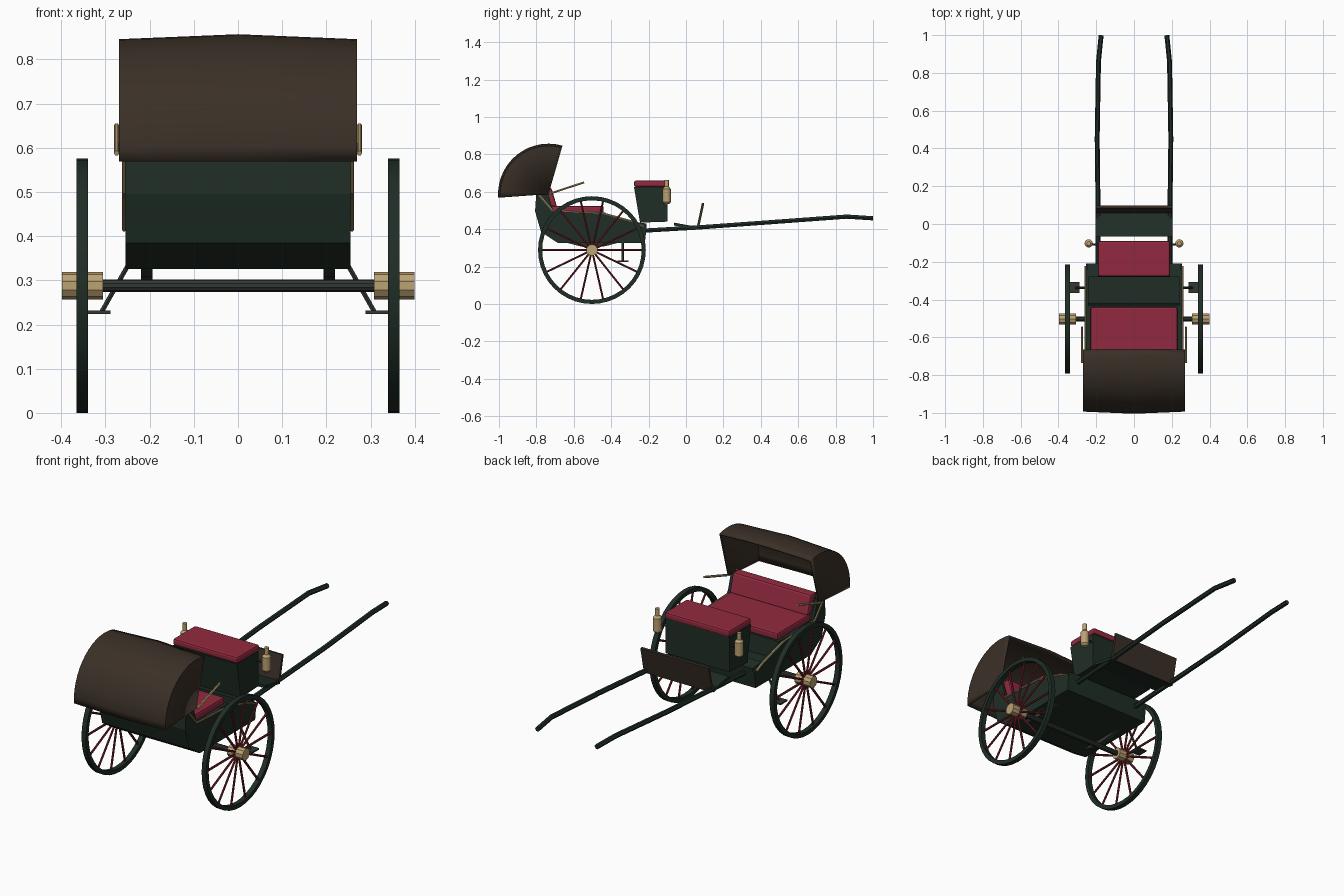
import bpy, bmesh, math
from mathutils import Vector, Matrix

cube = bpy.data.objects.get("Cube")
if cube:
    bpy.data.objects.remove(cube, do_unlink=True)


def material(name, rgb):
    m = bpy.data.materials.new(name)
    m.use_nodes = True
    m.diffuse_color = (*rgb, 1)
    m.node_tree.nodes["Principled BSDF"].inputs["Base Color"].default_value = (*rgb, 1)
    return m


GREEN = material("dark green paint", (0.014, 0.027, 0.019))
RED = material("crimson leather", (0.29, 0.023, 0.05))
SPOKE = material("deep red paint", (0.17, 0.015, 0.02))
BROWN = material("brown leather", (0.042, 0.029, 0.02))
BRASS = material("brass", (0.5, 0.36, 0.17))
IRON = material("dark iron", (0.03, 0.038, 0.032))


def finish(obj, mat, smooth=True):
    obj.data.materials.clear()
    obj.data.materials.append(mat)
    bpy.ops.object.select_all(action="DESELECT")
    obj.select_set(True)
    bpy.context.view_layer.objects.active = obj
    if smooth:
        bpy.ops.object.shade_smooth_by_angle(angle=math.radians(35))
    return obj


def from_bmesh(name, bm, mat, smooth=True):
    bmesh.ops.recalc_face_normals(bm, faces=bm.faces)
    mesh = bpy.data.meshes.new(name)
    bm.to_mesh(mesh)
    bm.free()
    obj = bpy.data.objects.new(name, mesh)
    bpy.context.collection.objects.link(obj)
    return finish(obj, mat, smooth)


def bevel(obj, width, segments=2):
    mod = obj.modifiers.new("Bevel", "BEVEL")
    mod.width, mod.segments = width, segments


def prism(name, profile, x0, x1, mat):
    """Extrude a (y, z) outline from x0 to x1."""
    bm = bmesh.new()
    face = bm.faces.new([bm.verts.new((x0, y, z)) for y, z in profile])
    new = bmesh.ops.extrude_face_region(bm, geom=[face])["geom"]
    verts = [g for g in new if isinstance(g, bmesh.types.BMVert)]
    bmesh.ops.translate(bm, verts=verts, vec=(x1 - x0, 0, 0))
    return from_bmesh(name, bm, mat, False)


def box(name, lo, hi, mat):
    (x0, y0, z0), (x1, y1, z1) = lo, hi
    return prism(name, [(y0, z0), (y1, z0), (y1, z1), (y0, z1)], x0, x1, mat)


def lathe(name, profile, centre, axis, mat, n, closed=False):
    """Spin a (radius, height) profile round an axis through centre."""
    turn = Vector((0, 0, 1)).rotation_difference(Vector(axis)).to_matrix().to_4x4()
    bm = bmesh.new()
    rings = []
    for k in range(n):
        a = math.tau * k / n
        rings.append([bm.verts.new((r * math.cos(a), r * math.sin(a), h)) for r, h in profile])
    count = len(profile) if closed else len(profile) - 1
    for k in range(n):
        a, b = rings[k], rings[(k + 1) % n]
        for i in range(count):
            j = (i + 1) % len(profile)
            bm.faces.new((a[i], b[i], b[j], a[j]))
    bmesh.ops.remove_doubles(bm, verts=bm.verts, dist=1e-5)
    bm.transform(Matrix.Translation(centre) @ turn)
    return from_bmesh(name, bm, mat)


def tubes(name, paths, radius, mat, resolution=1):
    """Round bars along point paths, joined in one mesh."""
    curve = bpy.data.curves.new(name, "CURVE")
    curve.dimensions = "3D"
    curve.bevel_depth, curve.bevel_resolution = radius, resolution
    curve.use_fill_caps = True
    for path in paths:
        spline = curve.splines.new("POLY")
        spline.points.add(len(path) - 1)
        for point, co in zip(spline.points, path):
            point.co = (*co, 1)
    obj = bpy.data.objects.new(name, curve)
    bpy.context.collection.objects.link(obj)
    bpy.ops.object.select_all(action="DESELECT")
    obj.select_set(True)
    bpy.context.view_layer.objects.active = obj
    bpy.ops.object.convert(target="MESH")
    return finish(bpy.context.view_layer.objects.active, mat)


# Body: a stepped core between two shaped side panels
hull = [(-0.8, 0.6), (-0.807, 0.495), (-0.775, 0.385), (-0.685, 0.326), (-0.22, 0.326)]
prism("body_core", hull + [(-0.21, 0.43), (-0.28, 0.44), (-0.28, 0.4), (-0.42, 0.4),
                           (-0.43, 0.49), (-0.72, 0.49), (-0.75, 0.6)], -0.245, 0.245, GREEN)
for s, side in ((-1, "right"), (1, "left")):
    prism(side + "_body_panel", hull + [(-0.21, 0.415), (-0.28, 0.44), (-0.45, 0.487),
                                        (-0.71, 0.497), (-0.74, 0.6)], s * 0.24, s * 0.255, GREEN)

# Rear seat and back cushion
bevel(box("rear_seat_cushion", (-0.23, -0.72, 0.485), (0.23, -0.44, 0.525), RED), 0.01)
bevel(prism("rear_back_cushion", [(-0.73, 0.52), (-0.69, 0.52), (-0.72, 0.622), (-0.77, 0.622)],
            -0.23, 0.23, RED), 0.01)

# Driver's box, cushion, footboard and dashboard
prism("driver_box", [(-0.278, 0.625), (-0.098, 0.625), (-0.098, 0.44), (-0.246, 0.435)],
      -0.188, 0.188, GREEN)
bevel(box("driver_cushion", (-0.19, -0.277, 0.625), (0.19, -0.09, 0.66), RED), 0.01)
prism("footboard", [(-0.065, 0.42), (-0.065, 0.435), (0.06, 0.412), (0.06, 0.397)],
      -0.205, 0.205, GREEN)
prism("dashboard", [(0.055, 0.4), (0.085, 0.54), (0.098, 0.538), (0.068, 0.398)],
      -0.2, 0.2, BROWN)

# Folding hood: crowned arc with fan-shaped cheeks, open in front and below
bm = bmesh.new()
cy, cz, steps = -0.735, 0.587, 14
rows = []
for x, r in ((-0.266, 0.256), (0, 0.266), (0.266, 0.256)):
    row = []
    for k in range(steps + 1):
        a = math.radians(74 + 110 * k / steps)
        row.append(bm.verts.new((x, cy + r * math.cos(a), cz + r * math.sin(a))))
    rows.append(row)
for a, b in zip(rows, rows[1:]):
    for k in range(steps):
        bm.faces.new((a[k], a[k + 1], b[k + 1], b[k]))
for row in (rows[0], rows[-1]):
    bm.faces.new(row + [bm.verts.new((row[0].co.x, cy, cz))])
hood = from_bmesh("hood", bm, BROWN)
shell = hood.modifiers.new("Thickness", "SOLIDIFY")
shell.thickness, shell.offset = 0.008, 0

# Axle
lathe("axle", [(0, -0.33), (0.014, -0.33), (0.014, 0.33), (0, 0.33)],
      (0, -0.503, 0.288), (1, 0, 0), IRON, 10)

for s, side in ((-1, "right"), (1, "left")):
    # Wheel: rim, spokes and hub
    centre = Vector((s * 0.353, -0.503, 0.288))
    lathe(side + "_wheel_rim", [(0.266, -0.013), (0.288, -0.013), (0.288, 0.013), (0.266, 0.013)],
          centre, (1, 0, 0), GREEN, 40, closed=True)
    spokes = []
    for k in range(14):
        a = math.tau * k / 14
        ray = Vector((0, math.cos(a), math.sin(a)))
        spokes.append([centre + ray * 0.02, centre + ray * 0.272])
    tubes(side + "_wheel_spokes", spokes, 0.006, SPOKE)
    lathe(side + "_wheel_hub", [(0, -0.045), (0.031, -0.045), (0.031, 0.047), (0, 0.047)],
          centre, (1, 0, 0), BRASS, 10)

    # Shaft running forward from under the body
    tubes(side + "_shaft", [[(s * x, y, z) for x, y, z in (
        (0.19, -0.26, 0.39), (0.19, 0.05, 0.408), (0.195, 0.45, 0.437),
        (0.188, 0.86, 0.467), (0.174, 0.999, 0.458))]], 0.013, GREEN)

    # Leaf spring between axle and body
    prism(side + "_spring", [(-0.64, 0.328), (-0.57, 0.309), (-0.503, 0.302), (-0.43, 0.309),
                             (-0.36, 0.328)], s * 0.193, s * 0.219, IRON)

    # Step hanging from the body
    tubes(side + "_step_iron", [[(s * 0.25, -0.338, 0.332), (s * 0.308, -0.338, 0.23)]],
          0.006, IRON)
    box(side + "_step_plate", (s * 0.288, -0.365, 0.224), (s * 0.34, -0.308, 0.232), IRON)

    # Brass rail along the panel and hood stay
    tubes(side + "_panel_rail", [[(s * 0.258, y, z) for y, z in (
        (-0.8, 0.6), (-0.715, 0.5), (-0.45, 0.487), (-0.28, 0.44), (-0.225, 0.415))]],
          0.005, BRASS)
    tubes(side + "_hood_stay", [[(s * 0.275, -0.735, 0.588), (s * 0.275, -0.545, 0.65)]],
          0.006, BRASS)

    # Carriage lamp with chimney and bracket
    lathe(side + "_lamp", [(0, 0.535), (0.014, 0.535), (0.022, 0.545), (0.022, 0.615),
                           (0.011, 0.627), (0.011, 0.663), (0, 0.663)],
          (s * 0.24, -0.103, 0), (0, 0, 1), BRASS, 12)
    tubes(side + "_lamp_bracket", [[(s * 0.18, -0.108, 0.58), (s * 0.23, -0.108, 0.58)]],
          0.005, IRON)
